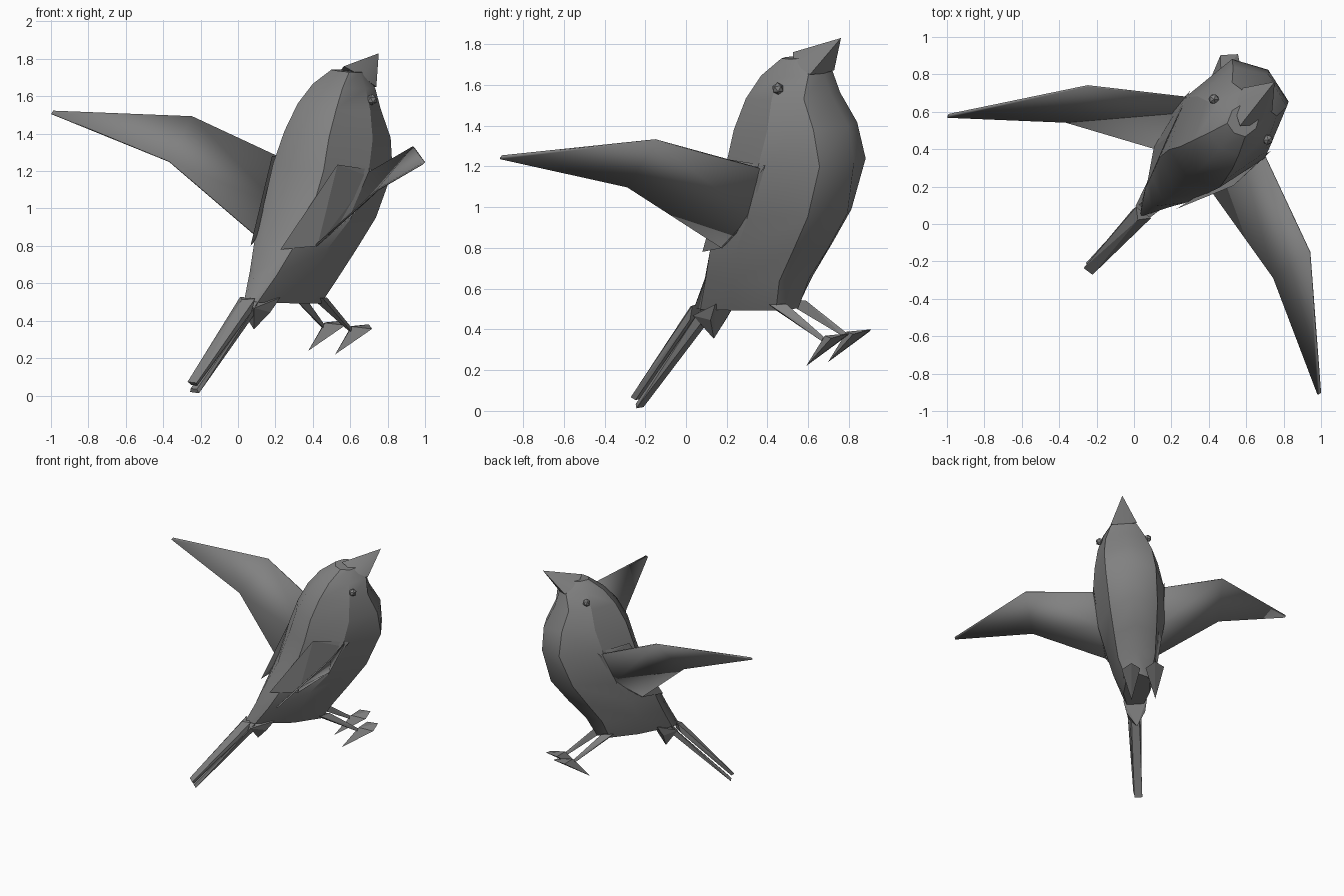
import bpy, bmesh, math
from mathutils import Matrix, Vector

cube = bpy.data.objects.get("Cube")
if cube:
    bpy.data.objects.remove(cube, do_unlink=True)

# Plain grey plumage
grey = bpy.data.materials.new("plumage_grey")
grey.use_nodes = True
colour = (0.22, 0.22, 0.22, 1)
grey.diffuse_color = colour
grey.node_tree.nodes["Principled BSDF"].inputs["Base Color"].default_value = colour

# The bird's own frame: side, forward and up, turned and leaning in the scene
side = Vector((0.796, -0.596, -0.108)).normalized()
forward = Vector((0.599, 0.8, 0)).normalized()
forward = (forward - side * forward.dot(side)).normalized()
up = side.cross(forward)
frame = Matrix((side, forward, up)).transposed().to_4x4()
frame.translation = side * -0.052


def finish(name, bm, smooth=None, mirror=True, thickness=0):
    """Turn a half-built bmesh into a placed, mirrored object."""
    bmesh.ops.recalc_face_normals(bm, faces=bm.faces)
    mesh = bpy.data.meshes.new(name)
    bm.to_mesh(mesh)
    bm.free()
    mesh.materials.append(grey)
    obj = bpy.data.objects.new(name, mesh)
    bpy.context.collection.objects.link(obj)
    obj.matrix_world = frame
    if thickness:
        solid = obj.modifiers.new("thickness", "SOLIDIFY")
        solid.thickness = thickness
        solid.offset = 0
    if mirror:
        mod = obj.modifiers.new("mirror", "MIRROR")
        mod.use_clip = True
        mod.merge_threshold = 0.002
    if smooth:
        bpy.ops.object.select_all(action="DESELECT")
        obj.select_set(True)
        bpy.context.view_layer.objects.active = obj
        bpy.ops.object.shade_smooth_by_angle(angle=math.radians(smooth))
    return obj


def hull(name, points, both=False, smooth=None):
    """Convex faceted part; both=True makes one part spanning the midline."""
    bm = bmesh.new()
    for s, f, t in points:
        bm.verts.new((s, f, t))
        if both and s:
            bm.verts.new((-s, f, t))
    found = bmesh.ops.convex_hull(bm, input=bm.verts)
    loose = [v for v in bm.verts if not v.link_faces]
    bmesh.ops.delete(bm, geom=loose, context="VERTS")
    return finish(name, bm, smooth, mirror=not both)


# Body: half cross-sections, each height, back, back side, flank, breast edge, breast
sections = [
    (.50, .05, (.04, .12), (.10, .40), (.09, .62), .69),
    (.65, .13, (.09, .20), (.16, .42), (.14, .69), .77),
    (.80, .20, (.13, .27), (.20, .48), (.16, .80), .90),
    (.97, .29, (.16, .36), (.25, .60), (.18, .92), 1.03),
    (1.22, .37, (.17, .43), (.27, .70), (.19, 1.02), 1.09),
    (1.40, .42, (.15, .48), (.24, .75), (.18, .99), 1.07),
    (1.55, .50, (.13, .55), (.20, .76), (.15, .92), .98),
    (1.66, .60, (.10, .63), (.15, .77), (.10, .92), .94),
    (1.74, .71, (.06, .73), (.08, .80), (.05, .88), .91),
]
bm = bmesh.new()
rings = []
for t, back, *sides, front in sections:
    outline = [(0, back), *sides, (0, front)]
    rings.append([bm.verts.new((s, f, t)) for s, f in outline])
for low, high in zip(rings, rings[1:]):
    for i in range(len(low) - 1):
        bm.faces.new((low[i], low[i + 1], high[i + 1], high[i]))
bm.faces.new(rings[0])
bm.faces.new(rings[-1])
finish("body", bm, smooth=32)

# Crown running into the beak
hull("beak", [(0, 1.06, 1.835), (.1, .93, 1.665), (0, .94, 1.66),
              (.08, .82, 1.72), (0, .76, 1.765), (0, .92, 1.80)], both=True, smooth=32)

# Eyes
bm = bmesh.new()
bmesh.ops.create_icosphere(bm, subdivisions=1, radius=0.03,
                           matrix=Matrix.Translation((.182, .79, 1.605)))
finish("eyes", bm)

# Wings: thin folded plates, inner panel and outer panel
bm = bmesh.new()
lead_root, mid_root, rear_root, rear_elbow, lead_elbow, rear_tip, lead_tip = [
    bm.verts.new(p) for p in (
        (.25, .716, 1.215), (.23, .613, .98), (.19, .39, .82),
        (.70, .217, 1.177), (.745, .443, 1.413),
        (1.245, -.14, 1.375), (1.248, -.125, 1.388))]
bm.faces.new((lead_root, mid_root, lead_elbow))
bm.faces.new((mid_root, rear_elbow, lead_elbow))
bm.faces.new((mid_root, rear_root, rear_elbow))
bm.faces.new((lead_elbow, rear_elbow, rear_tip, lead_tip))
finish("wings", bm, thickness=0.01, smooth=32)

# Shoulder feathers between the back and the wing root
hull("shoulder_feathers", [(.22, .483, 1.26), (.27, .749, 1.236), (.27, .716, 1.2),
                           (.24, .613, .98), (.1, .2, .79), (.2, .394, .82)])

# Tail: upper and lower feather bundles, and the tuft below them
hull("upper_tail", [(.05, .08, .52), (0, .03, .51), (.05, .06, .45),
                    (.03, -.35, .065), (.02, -.33, .05)], both=True)
hull("lower_tail", [(.04, .12, .5), (.03, .11, .43),
                    (.02, -.33, .03), (.03, -.32, .01)], both=True)
hull("tail_tuft", [(.09, .25, .53), (.05, .08, .47), (.07, .2, .45),
                   (0, .16, .35)], both=True)

# Legs and kite-shaped feet
hull("legs", [(.07, .55, .53), (.11, .60, .53), (.08, .68, .53),
              (.085, .895, .35), (.10, .895, .35), (.093, .905, .37)])
hull("feet", [(.09, .783, .225), (.09, 1.06, .387), (.16, 1.0, .37),
              (.02, 1.0, .37), (.09, .91, .375)])
